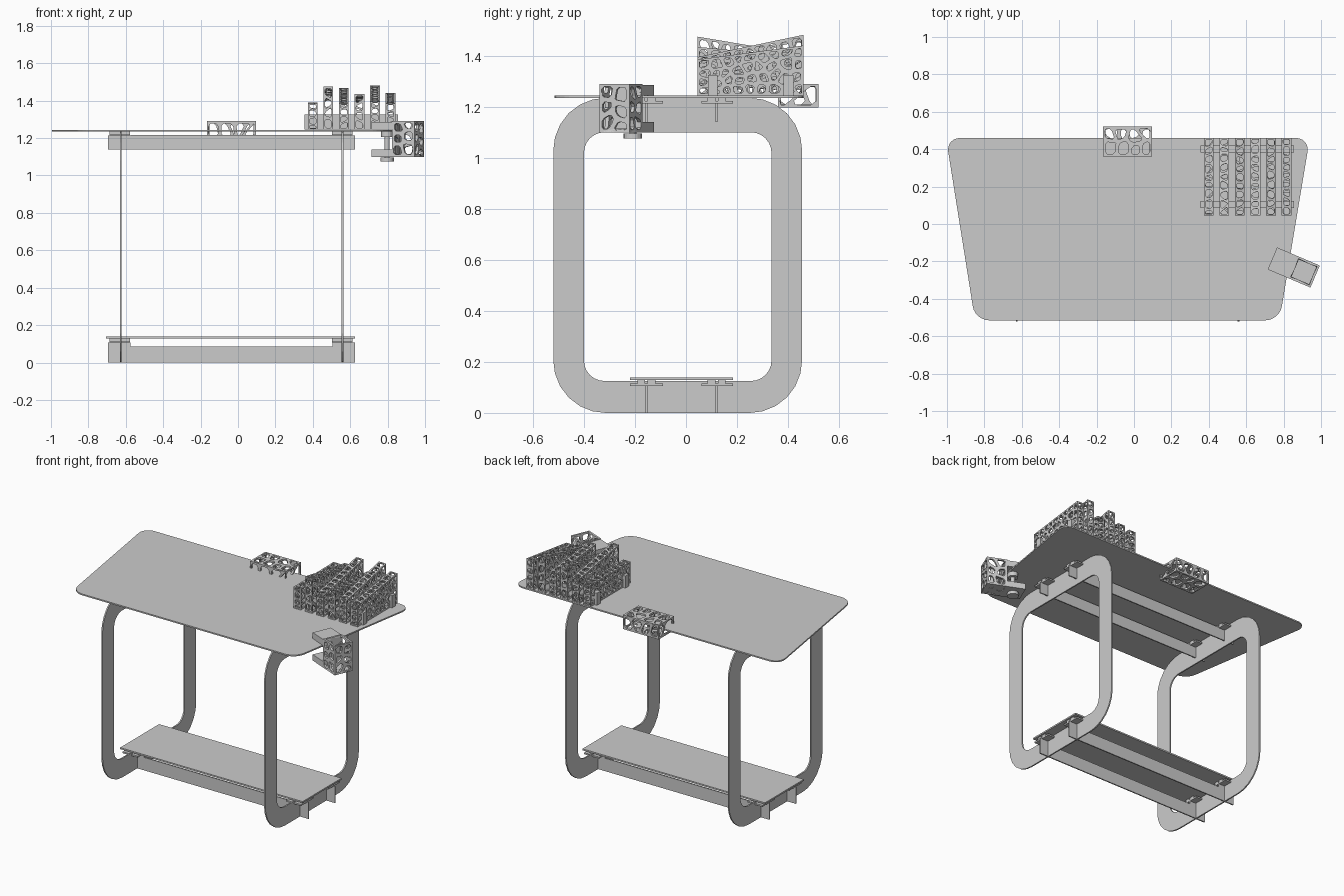
import bpy, bmesh, math, random
from mathutils import Vector, Matrix

if "Cube" in bpy.data.objects:
    bpy.data.objects.remove(bpy.data.objects["Cube"])

random.seed(4)


def finish(name, bm, matrix=None):
    me = bpy.data.meshes.new(name)
    bm.to_mesh(me)
    bm.free()
    ob = bpy.data.objects.new(name, me)
    bpy.context.collection.objects.link(ob)
    if matrix:
        ob.matrix_world = matrix
    return ob


def box(name, lo, hi, matrix=None):
    bm = bmesh.new()
    bmesh.ops.create_cube(bm, size=1)
    for v in bm.verts:
        v.co = [(a + b) / 2 + c * (b - a) for a, b, c in zip(lo, hi, v.co)]
    return finish(name, bm, matrix)


def cylinder(name, x, y, z0, z1, r, matrix=None):
    bm = bmesh.new()
    bmesh.ops.create_cone(bm, cap_ends=True, segments=20, radius1=r, radius2=r, depth=z1 - z0,
                          matrix=Matrix.Translation((x, y, (z0 + z1) / 2)))
    return finish(name, bm, matrix)


def prism(name, pts, vec):
    bm = bmesh.new()
    f = bm.faces.new([bm.verts.new(p) for p in pts])
    ext = bmesh.ops.extrude_face_region(bm, geom=[f], use_keep_orig=True)
    bmesh.ops.translate(bm, vec=vec, verts=[v for v in ext['geom'] if isinstance(v, bmesh.types.BMVert)])
    bmesh.ops.recalc_face_normals(bm, faces=bm.faces)
    return finish(name, bm)


def rounded(corners, radius, segs):
    """Round each corner of a convex polygon with a tangent arc (quadratic)."""
    out = []
    for i, c in enumerate(corners):
        c = Vector(c)
        a = c + (Vector(corners[i - 1]) - c).normalized() * radius
        b = c + (Vector(corners[(i + 1) % len(corners)]) - c).normalized() * radius
        for k in range(segs + 1):
            t = k / segs
            w = 2 ** -0.5 * 2 * t * (1 - t)
            out.append((a * (1 - t) ** 2 + c * w + b * t * t) / ((1 - t) ** 2 + w + t * t))
    return out


def voronoi(w, h, cell):
    """Voronoi cells of a jittered grid, clipped to a rectangle."""
    nx, ny = max(1, round(w / cell)), max(1, round(h / cell))
    sites = [Vector(((i + .5 + random.uniform(-.36, .36)) * w / nx,
                     (j + .5 + random.uniform(-.36, .36)) * h / ny))
             for i in range(nx) for j in range(ny)]
    for s in sites:
        poly = [Vector(p) for p in ((0, 0), (w, 0), (w, h), (0, h))]
        for o in sites:
            if o is s:
                continue
            n, m, new = o - s, (o + s) / 2, []
            for k, p in enumerate(poly):
                q = poly[(k + 1) % len(poly)]
                dp, dq = (p - m).dot(n), (q - m).dot(n)
                if dp <= 0:
                    new.append(p)
                if dp * dq < 0:
                    new.append(p.lerp(q, dp / (dp - dq)))
            poly = new
        yield poly


def lattice_box(name, lo, hi, cell, strut, thick, open_top=False, warp=None, matrix=None):
    """Hollow box whose walls are an open cell lattice."""
    lo, hi = Vector(lo), Vector(hi)
    d = hi - lo
    X, Y, Z = Vector((1, 0, 0)), Vector((0, 1, 0)), Vector((0, 0, 1))
    sides = [(lo, X, Z, d.x, d.z), (hi - Z * d.z, -X, Z, d.x, d.z),
             (lo + X * d.x, Y, Z, d.y, d.z), (lo + Y * d.y, -Y, Z, d.y, d.z),
             (lo, Y, X, d.y, d.x), (lo + Z * d.z, X, Y, d.x, d.y)]
    bm = bmesh.new()
    for org, U, V, w, h in sides[:5 if open_top else 6]:
        for poly in voronoi(w, h, cell):
            n = len(poly)
            c = sum(poly, Vector((0, 0))) / n
            r = sum((p - c).length for p in poly) / n
            s = max(.35, 1 - strut / (.75 * r))
            inner = [c + (p - c) * s for p in poly]

            def vert(p):
                return bm.verts.new(org + U * p.x + V * p.y)
            P = [vert(p) for p in poly]
            A = [vert(inner[k].lerp(inner[(k + 1) % n], .22)) for k in range(n)]
            B = [vert(inner[k].lerp(inner[(k + 1) % n], .78)) for k in range(n)]
            for k in range(n):
                j = (k + 1) % n
                bm.faces.new((P[k], P[j], B[k], A[k]))
                bm.faces.new((P[j], A[j], B[k]))
    bmesh.ops.remove_doubles(bm, verts=bm.verts, dist=1e-5)
    if warp:
        for v in bm.verts:
            t = (v.co.y - lo.y) / d.y
            v.co.z = lo.z + (v.co.z - lo.z) / d.z * (warp[0] * (1 - t) + warp[1] * t)
    ob = finish(name, bm, matrix)
    mod = ob.modifiers.new("walls", 'SOLIDIFY')
    mod.thickness, mod.offset = thick, -1
    return ob


# Desk top: trapezoid with rounded corners
top = rounded([(-.85, -.515), (.778, -.515), (.94, .46), (-1.005, .46)], .075, 6)
prism("desk_top", [(p.x, p.y, 1.235) for p in top], (0, 0, .009))

# Two ring-shaped side frames
for name, x in (("left_frame", -.632), ("right_frame", .554)):
    outer = rounded([(-.52, 0), (.455, 0), (.455, 1.235), (-.52, 1.235)], .205, 6)
    inner = rounded([(-.4, .125), (.335, .125), (.335, 1.1), (-.4, 1.1)], .08, 6)
    bm = bmesh.new()
    loops = [[bm.verts.new((x + dx, p.x, p.y)) for p in loop]
             for loop, dx in ((outer, 0), (inner, 0), (inner, .009), (outer, .009))]
    for a, b in zip(loops, loops[1:] + loops[:1]):
        for k in range(len(a)):
            j = (k + 1) % len(a)
            bm.faces.new((a[k], a[j], b[j], b[k]))
    bmesh.ops.recalc_face_normals(bm, faces=bm.faces)
    finish(name, bm)

# Cross beams with a lowered middle, and bracket plates over each crossing
for level, z0, zmid, z1 in (("lower", 0, .085, .128), ("upper", 1.14, 1.217, 1.235)):
    for side, y, by in (("front", -.155, (-.22, -.09)), ("back", .12, (.06, .185))):
        prof = [(-.695, z0), (.625, z0), (.625, z1 - .02), (.505, z1 - .02), (.505, zmid),
                (-.575, zmid), (-.575, z1 - .02), (-.695, z1 - .02)]
        prism(f"{level}_{side}_beam", [(x, y - .004, z) for x, z in prof], (0, .008, 0))
        for end, x in (("left", -.632), ("right", .558)):
            box(f"{level}_{side}_{end}_bracket", (x - .055, by[0], z1 - .022), (x + .055, by[1], z1 - .012))
            for s in (-1, 1):
                box(f"{level}_{side}_{end}_bracket_rib", (x - .055, y + s * .02 - .015, z1 - .022),
                    (x + .055, y + s * .02 + .015, z1))

# Lower shelf
box("shelf", (-.705, -.22, .128), (.625, .185, .138))

# Organiser: six lattice dividers on two rails
fronts = (.14, .23, .14, .19, .15, .14)
backs = (.145, .16, .222, .15, .237, .195)
for i, (f, b) in enumerate(zip(fronts, backs)):
    x = .4 + i * .083
    lattice_box(f"divider_{i + 1}", (x - .026, .045, 1.245), (x + .026, .46, 1.43),
                .046, .008, .009, warp=(f, b))
for name, y in (("front_rail", .105), ("back_rail", .402)):
    box(name, (.355, y - .019, 1.245), (.855, y + .019, 1.325))

# Lattice tray clipped on the back edge
lattice_box("back_edge_holder", (-.165, .36, 1.197), (.095, .52, 1.29), .065, .011, .012)

# Clamp-on lattice cup at the right edge, turned outward
turn = Matrix.Translation((.715, -.243, 0)) @ Matrix.Rotation(math.radians(-23), 4, 'Z')
lattice_box("cup", (.118, 0, 1.1), (.248, .128, 1.29), .058, .011, .014, open_top=True, matrix=turn)
box("cup_floor", (.125, .008, 1.102), (.24, .12, 1.112), turn)
box("clamp_upper_arm", (0, 0, 1.245), (.125, .128, 1.285), turn)
box("clamp_lower_arm", (0, 0, 1.1), (.125, .128, 1.14), turn)
box("clamp_back", (.118, .01, 1.1), (.128, .118, 1.285), turn)
cylinder("clamp_screw", .062, .064, 1.08, 1.21, .014, turn)
cylinder("clamp_pad", .062, .064, 1.205, 1.234, .032, turn)
cylinder("clamp_knob", .062, .064, 1.075, 1.095, .036, turn)
